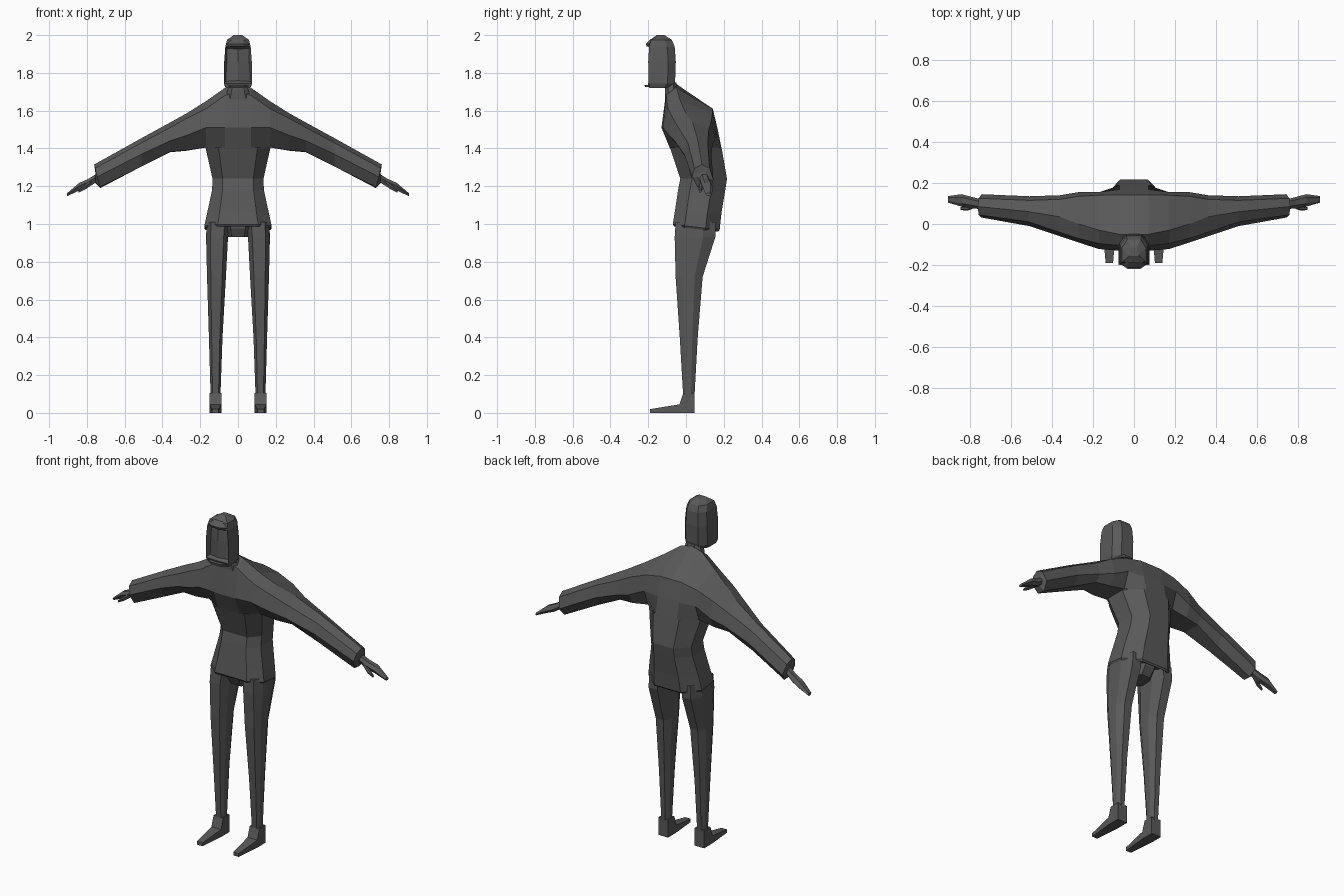
import bpy, bmesh
from mathutils import Vector

if "Cube" in bpy.data.objects:
    bpy.data.objects.remove(bpy.data.objects["Cube"])

cloth = bpy.data.materials.new("dark_grey")
cloth.diffuse_color = (0.1, 0.1, 0.1, 1)
cloth.use_nodes = True
cloth.node_tree.nodes["Principled BSDF"].inputs["Base Color"].default_value = cloth.diffuse_color


def finish(bm, name, mirror):
    bmesh.ops.recalc_face_normals(bm, faces=bm.faces)
    me = bpy.data.meshes.new(name)
    bm.to_mesh(me)
    bm.free()
    ob = bpy.data.objects.new(name, me)
    bpy.context.collection.objects.link(ob)
    me.materials.append(cloth)
    if mirror:
        m = ob.modifiers.new("mirror", 'MIRROR')
        m.merge_threshold = 0.0005
    return ob


def loft(rings, start=True, end=True):
    """Skin a list of equal-length point rings."""
    bm = bmesh.new()
    vs = [[bm.verts.new(p) for p in r] for r in rings]
    n = len(rings[0])
    for a, b in zip(vs, vs[1:]):
        for i in range(n):
            j = (i + 1) % n
            bm.faces.new((a[i], a[j], b[j], b[i]))
    if start:
        bm.faces.new(vs[0])
    if end:
        bm.faces.new(vs[-1])
    bm.normal_update()
    return bm


def octagon(z, w, yf, yb, cx=0, f=0.6, b=0.5, tilt=0):
    """Horizontal eight-sided ring: half width w, front yf, back yb."""
    d = yb - yf
    pts = [(-f * w, yf), (f * w, yf), (w, yf + .25 * d), (w, yf + .7 * d),
           (b * w, yb), (-b * w, yb), (-w, yf + .7 * d), (-w, yf + .25 * d)]
    return [(cx + x, y, z - tilt * y) for x, y in pts]


def tube(path, sizes, sides):
    """Flattened tube along a path; sizes are (y, z) radii."""
    return [[(c[0], c[1] + ry * s[0], c[2] + rz * s[1]) for s in sides]
            for c, (ry, rz) in zip(path, sizes)]


# Jacket body
body = [octagon(1.405, .172, -.085, .188), octagon(1.24, .135, -.03, .217),
        octagon(1.18, .137, -.042, .208), octagon(1.06, .163, -.06, .188),
        octagon(.99, .178, -.07, .178, tilt=.12), octagon(.98, .172, -.063, .17, tilt=.12),
        octagon(1.0, .15, -.05, .15, tilt=.12)]
finish(loft(body, start=False), "jacket_body", False)

# Chest, shoulders and sleeve: (y, z) sections along x
# order: top, front upper, chest, bottom front, bottom back, back mid, back upper
sections = [
    (0, [(-.05, 1.74), (-.105, 1.70), (-.13, 1.51), (-.085, 1.4), (.188, 1.4), (.168, 1.5), (.142, 1.61)]),
    (.07, [(-.05, 1.72), (-.105, 1.68), (-.13, 1.51), (-.085, 1.4), (.188, 1.4), (.168, 1.5), (.142, 1.61)]),
    (.17, [(-.03, 1.65), (-.095, 1.61), (-.122, 1.51), (-.03, 1.405), (.12, 1.405), (.155, 1.5), (.14, 1.59)]),
    (.27, [(.0, 1.587), (-.07, 1.56), (-.09, 1.47), (-.02, 1.39), (.12, 1.388), (.155, 1.45), (.135, 1.55)]),
    (.36, [(.035, 1.537), (-.04, 1.51), (-.06, 1.44), (.0, 1.382), (.11, 1.38), (.14, 1.42), (.12, 1.5)]),
    (.51, [(.06, 1.455), (.01, 1.43), (-.01, 1.37), (.03, 1.305), (.10, 1.305), (.135, 1.36), (.115, 1.43)]),
    (.745, [(.085, 1.315), (.045, 1.295), (.032, 1.25), (.06, 1.195), (.11, 1.19), (.145, 1.235), (.125, 1.295)])]
rings = [[(x + (.25 * (z - 1.25) if x > .7 else 0), y, z) for y, z in s] for x, s in sections]
rings.append([(.755, .09 + .5 * (p[1] - .09), 1.245 + .5 * (p[2] - 1.245)) for p in rings[-1]])
bm = loft(rings, start=False)
hidden = [f for f in bm.faces if f.calc_center_median().z < 1.41 and f.calc_center_median().x < .16]
bmesh.ops.delete(bm, geom=hidden, context='FACES')
finish(bm, "chest_and_sleeves", True)

# Hands and thumbs
six = [(-1, .2), (-.5, 1), (.5, 1), (1, -.2), (.5, -1), (-.5, -1)]
hand = tube([(.74, .095, 1.25), (.79, .105, 1.218), (.84, .115, 1.198), (.905, .12, 1.155)],
            [(.024, .022), (.027, .022), (.03, .02), (.016, .008)], six)
finish(loft(hand), "hand", True)
thumb = tube([(.775, .092, 1.22), (.81, .078, 1.195), (.845, .075, 1.172)],
             [(.014, .014), (.013, .013), (.007, .007)], six)
finish(loft(thumb), "thumb", True)

# Legs
leg = [octagon(z, w, yf, yb, cx) for z, cx, w, yf, yb in (
    (1.01, .106, .06, -.055, .155), (.93, .111, .058, -.06, .155), (.72, .114, .05, -.055, .088),
    (.4, .118, .036, -.033, .062), (.09, .119, .026, -.015, .045))]
finish(loft(leg), "leg", True)

# Seat of the trousers between the legs
seat = [octagon(z, w, yf, yb) for z, w, yf, yb in
        ((1.01, .075, -.05, .14), (.975, .065, -.045, .135), (.93, .055, -.02, .1))]
finish(loft(seat), "trouser_seat", False)

# Shoes: side profile extruded and narrowed at the toe
shoe = [(.045, 0), (.045, .105), (-.015, .105), (-.035, .045), (-.19, .02), (-.19, 0), (-.03, 0)]


def shoe_side(s):
    return [(.12 + s * (.018 if y < -.1 else .032), y, z) for y, z in shoe]


finish(loft([shoe_side(-1), shoe_side(1)]), "shoe", True)

# Neck
finish(loft([octagon(1.66, .07, -.11, -.02), octagon(1.71, .055, -.112, -.045),
             octagon(1.75, .045, -.11, -.05)]), "neck", False)


# Hood: six-sided rings, front opened by an inset
def hood_ring(z, w, yf, yb):
    return [(-w, yf, z), (0, yf - .004, z), (w, yf, z), (w, yb - .04, z),
            (.55 * w, yb, z), (-.55 * w, yb, z), (-w, yb - .04, z)]


hood = [hood_ring(*r) for r in ((1.72, .066, -.19, -.075), (1.745, .075, -.198, -.058),
                                (1.86, .073, -.2, -.054), (1.94, .067, -.195, -.06),
                                (1.975, .058, -.185, -.075), (2.0, .022, -.15, -.115))]
bm = loft(hood)
bmesh.ops.recalc_face_normals(bm, faces=bm.faces)
bm.normal_update()
front = [f for f in bm.faces if f.normal.y < -.9 and 1.745 < f.calc_center_median().z < 1.94]
bmesh.ops.inset_region(bm, faces=front, thickness=.014, depth=0)
for v in {v for f in front for v in f.verts}:
    v.co.y += .012 if abs(v.co.x) < .01 else .028
finish(bm, "hood", False)


# Cap peak and chin lip
def wedge(z, w, y_tip, y_back):
    return [(-w, y_back, z), (-w, y_tip + .02, z), (-.5 * w, y_tip, z),
            (.5 * w, y_tip, z), (w, y_tip + .02, z), (w, y_back, z)]


finish(loft([wedge(1.94, .06, -.208, -.15), wedge(1.953, .062, -.213, -.15),
             wedge(1.98, .05, -.185, -.13)]), "cap_peak", False)
finish(loft([wedge(1.724, .055, -.217, -.12), wedge(1.737, .058, -.22, -.12)]), "chin_lip", False)
